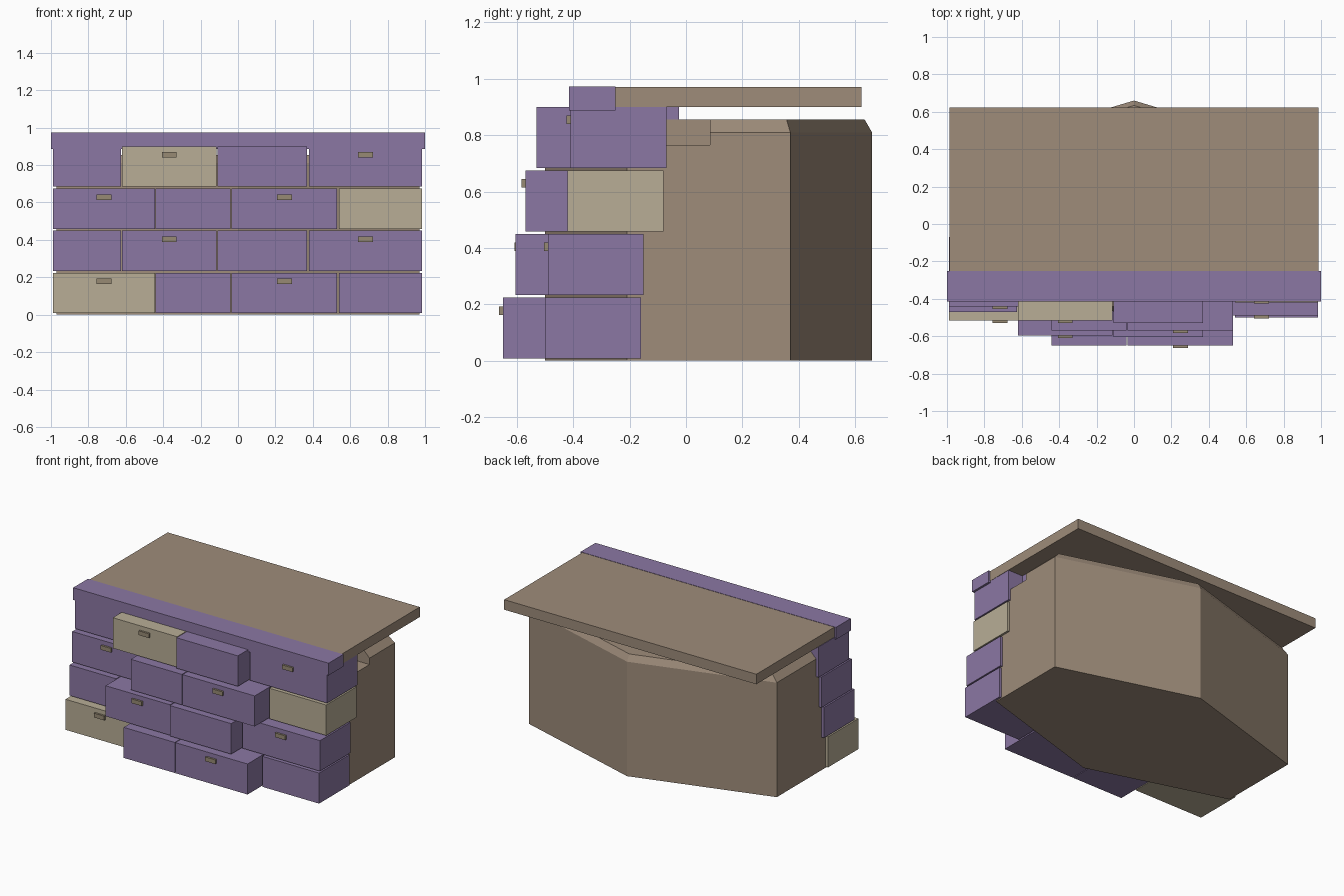
import bpy
import bmesh

cube = bpy.data.objects.get("Cube")
if cube:
    bpy.data.objects.remove(cube, do_unlink=True)


def material(name, rgb):
    mat = bpy.data.materials.new(name)
    mat.use_nodes = True
    mat.diffuse_color = (*rgb, 1)
    mat.node_tree.nodes["Principled BSDF"].inputs["Base Color"].default_value = (*rgb, 1)
    return mat


PURPLE = material("purple", (0.26, 0.186, 0.37))
CREAM = material("cream", (0.48, 0.42, 0.305))
BROWN = material("brown", (0.342, 0.262, 0.195))
OLIVE = material("olive handle", (0.31, 0.255, 0.175))


def finish(name, bm, mat):
    bmesh.ops.recalc_face_normals(bm, faces=bm.faces)
    mesh = bpy.data.meshes.new(name)
    bm.to_mesh(mesh)
    bm.free()
    mesh.materials.append(mat)
    obj = bpy.data.objects.new(name, mesh)
    bpy.context.collection.objects.link(obj)
    return obj


def box(name, x, y, z, mat):
    """Box from (low, high) ranges on each axis."""
    bm = bmesh.new()
    bmesh.ops.create_cube(bm, size=1)
    for v in bm.verts:
        v.co = [r[0] if c < 0 else r[1] for c, r in zip(v.co, (x, y, z))]
    return finish(name, bm, mat)


# Six-sided body with a chamfered top rim
MID_Y = 0.08
outline = [(0.97, -0.29), (0.97, 0.29), (0, 0.58), (-0.97, 0.29), (-0.97, -0.29), (0, -0.58)]
bm = bmesh.new()
rings = []
for z, s in ((0, 1), (0.81, 1), (0.855, 0.955)):
    rings.append([bm.verts.new((x * s, MID_Y + y * s, z)) for x, y in outline])
for low, high in zip(rings, rings[1:]):
    for i in range(6):
        j = (i + 1) % 6
        bm.faces.new((low[i], low[j], high[j], high[i]))
bm.faces.new(rings[0])
bm.faces.new(rings[-1])
body = finish("body", bm, BROWN)

# Notch in the upper side of the body
notch = box("notch_cutter", (0.87, 1.2), (-0.7, 0.085), (0.765, 1.0), BROWN)
notch.hide_render = True
notch.hide_set(True)
cut = body.modifiers.new("notch", "BOOLEAN")
cut.operation = "DIFFERENCE"
cut.solver = "EXACT"
cut.object = notch

# Staggered drawers: column ranges alternate from row to row
even = [(-0.99, -0.445), (-0.44, -0.04), (-0.035, 0.53), (0.54, 0.985)]
odd = [(-0.99, -0.625), (-0.62, -0.115), (-0.11, 0.37), (0.38, 0.985)]
fronts = [(-0.515, -0.65, -0.65, -0.5),
          (-0.47, -0.595, -0.605, -0.49),
          (-0.44, -0.57, -0.57, -0.42),
          (-0.41, -0.515, -0.53, -0.41)]
cream_drawers = {(0, 0), (2, 3), (3, 1)}
handled = [(0, 2), (1, 3), (0, 2), (1, 3)]
for row in range(4):
    z0 = 0.008 + row * 0.2255
    z1 = z0 + 0.216
    for col, x in enumerate(odd if row % 2 else even):
        y = fronts[row][col]
        name = f"drawer_{row + 1}_{col + 1}"
        mat = CREAM if (row, col) in cream_drawers else PURPLE
        box(name, x, (y, y + 0.34), (z0, z1), mat)
        if col in handled[row]:
            cx = sum(x) / 2
            box(name + "_handle", (cx - 0.04, cx + 0.04), (y - 0.014, y + 0.01),
                (z0 + 0.155, z0 + 0.185), OLIVE)

# Rear of the top corner drawer
box("corner_drawer_rear", (0.45, 0.87), (-0.2, -0.025), (0.685, 0.9), PURPLE)

# Table top and its front plank
box("table_top", (-0.987, 0.987), (-0.25, 0.623), (0.9, 0.971), BROWN)
box("front_plank", (-1, 1), (-0.415, -0.25), (0.887, 0.973), PURPLE)
